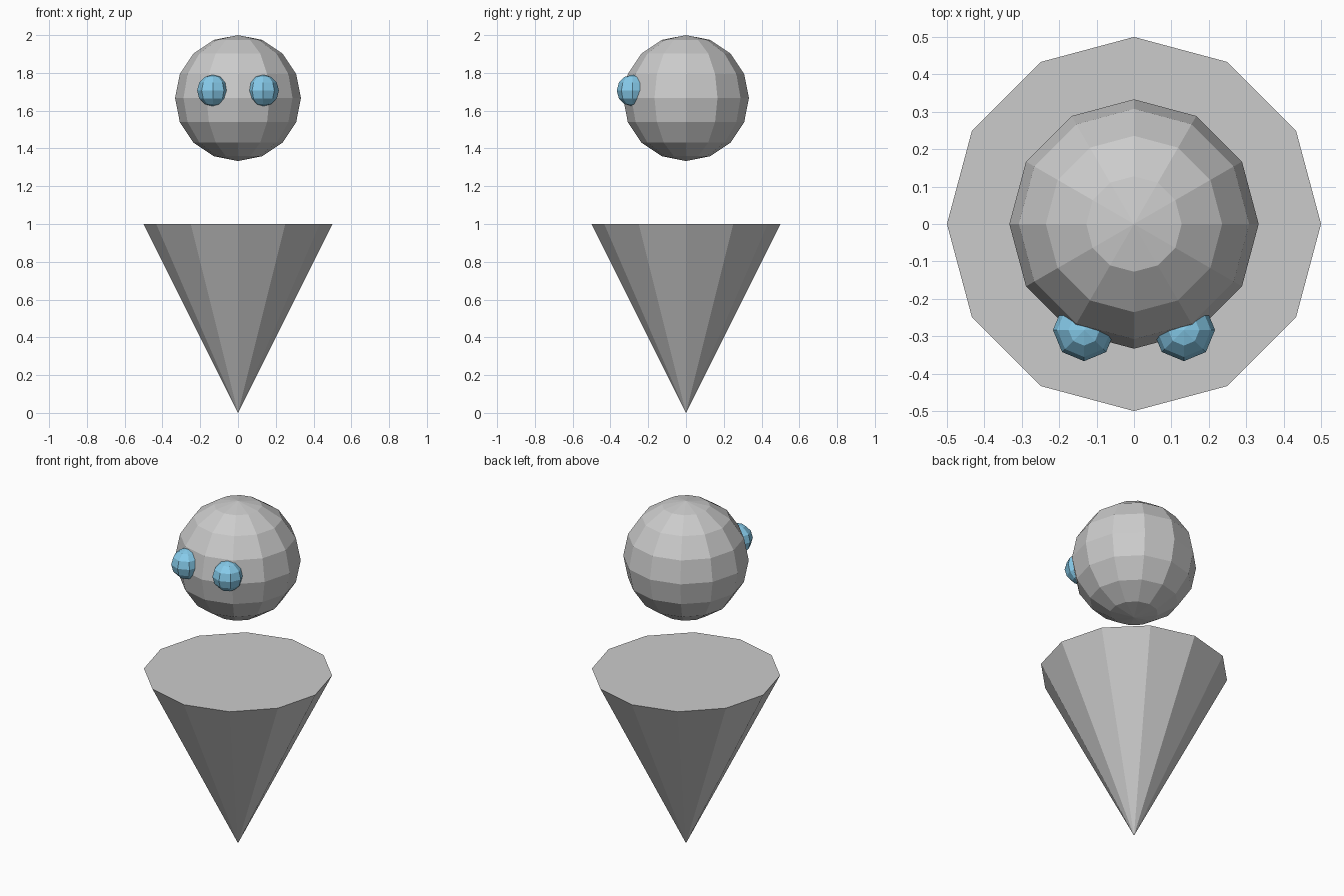
import bpy
from math import pi

if "Cube" in bpy.data.objects:
    bpy.data.objects.remove(bpy.data.objects["Cube"])

R = 1 / 3  # head radius

# Blue eye material
blue = bpy.data.materials.new("eye_blue")
blue.diffuse_color = (0.24, 0.60, 0.83, 1)
blue.use_nodes = True
blue.node_tree.nodes["Principled BSDF"].inputs["Base Color"].default_value = blue.diffuse_color


def ball(name, segments, rings, radius, location):
    bpy.ops.mesh.primitive_uv_sphere_add(
        segments=segments, ring_count=rings, radius=radius, location=location)
    obj = bpy.context.object
    obj.name = name
    return obj


# Body: inverted twelve-sided cone, point on the floor, capped on top
bpy.ops.mesh.primitive_cone_add(
    vertices=12, radius1=0, radius2=0.5, depth=1, location=(0, 0, 0.5))
bpy.context.object.name = "body"

# Head floating above the body
head_z = 2 - R
ball("head", 12, 8, R, (0, 0, head_z))

# Eyes half sunk in the front of the head
for side, name in ((-1, "left_eye"), (1, "right_eye")):
    eye = ball(name, 8, 6, R / 4, (side * 0.4 * R, -0.85 * R, head_z + 0.12 * R))
    eye.data.materials.append(blue)
